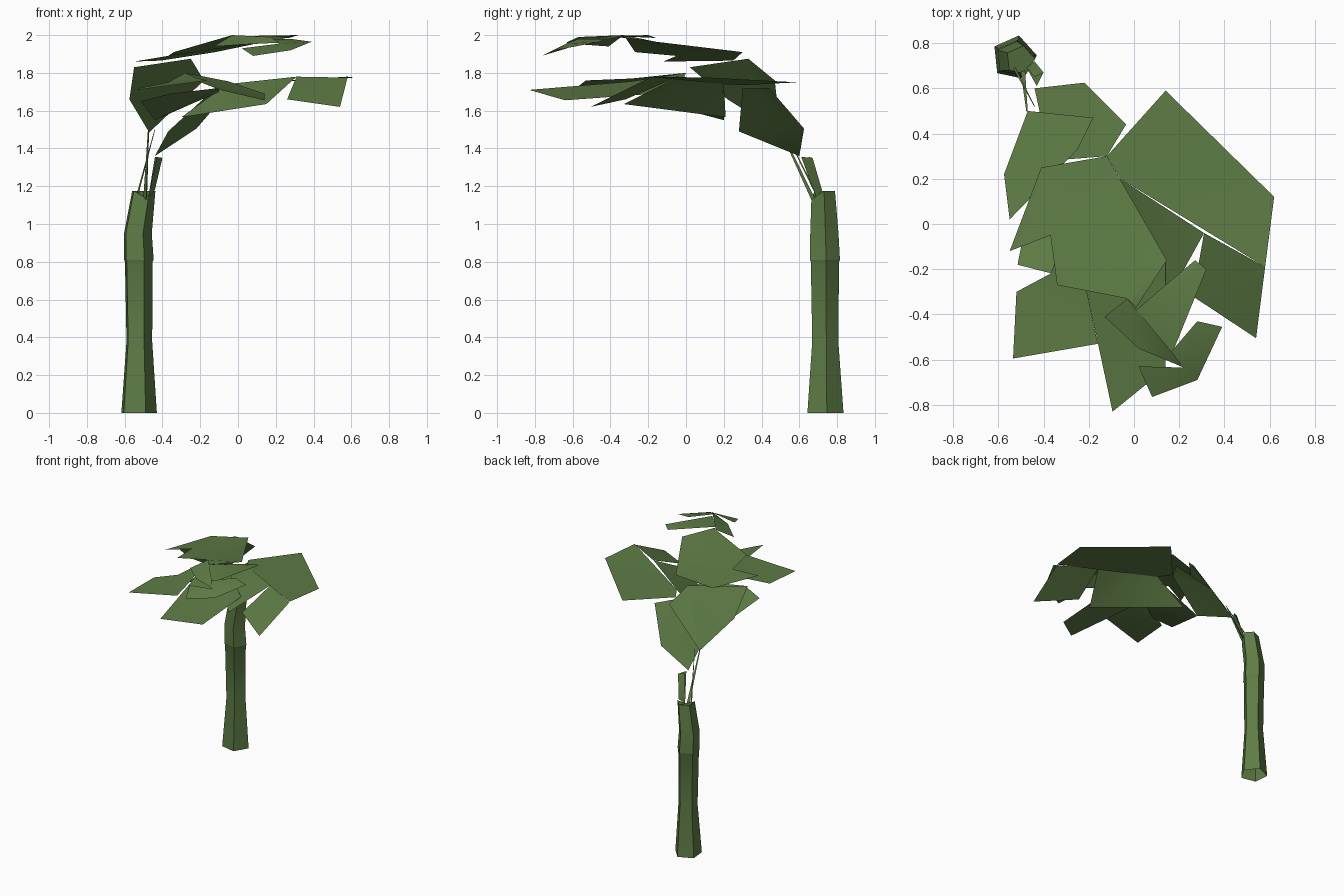
import bpy
import bmesh
from math import cos, sin, radians
from mathutils import Vector

cube = bpy.data.objects.get("Cube")
if cube:
    bpy.data.objects.remove(cube, do_unlink=True)

# One leaf green for the whole plant
green = bpy.data.materials.new("leaf_green")
green.use_nodes = True
colour = (0.112, 0.2, 0.06, 1.0)
green.diffuse_color = colour
shader = next(n for n in green.node_tree.nodes if n.type == "BSDF_PRINCIPLED")
shader.inputs["Base Color"].default_value = colour
shader.inputs["Roughness"].default_value = 0.9


def finish(name, bm):
    """Turn a bmesh into a named, coloured object."""
    mesh = bpy.data.meshes.new(name)
    bm.to_mesh(mesh)
    bm.free()
    mesh.materials.append(green)
    obj = bpy.data.objects.new(name, mesh)
    bpy.context.scene.collection.objects.link(obj)
    return obj


def leaf(name, *outline):
    """A single thin blade, facing upwards and softly shaded."""
    bm = bmesh.new()
    face = bm.faces.new([bm.verts.new(point) for point in outline])
    face.normal_update()
    if face.normal.z < 0:
        face.normal_flip()
    bmesh.ops.triangulate(bm, faces=bm.faces[:])
    for face in bm.faces:
        face.smooth = True
    return finish(name, bm)


def stalk(name, start, end, start_radius, end_radius):
    """A three-sided tapering stem between two points."""
    start, end = Vector(start), Vector(end)
    axis = (end - start).normalized()
    side = axis.orthogonal().normalized()
    other = axis.cross(side)
    bm = bmesh.new()
    rings = []
    for centre, radius in ((start, start_radius), (end, end_radius)):
        rings.append([bm.verts.new(centre + radius * (side * cos(a) + other * sin(a)))
                      for a in (radians(120 * k) for k in range(3))])
    for k in range(3):
        n = (k + 1) % 3
        bm.faces.new((rings[0][k], rings[0][n], rings[1][n], rings[1][k]))
    bm.faces.new(rings[0][::-1])
    bm.faces.new(rings[1])
    return finish(name, bm)


def trunk(name, sections, sides=5, phase=6, front_dip=.045):
    """Stacked rings, soft along the height, sharp corners, open underneath."""
    bm = bmesh.new()
    rings = []
    for x, y, z, radius in sections:
        rings.append([bm.verts.new((x + radius * cos(a), y + radius * sin(a), z))
                      for a in (radians(phase + k * 360 / sides) for k in range(sides))])
    rings[-1][-1].co.z -= front_dip
    for low, high in zip(rings, rings[1:]):
        for k in range(sides):
            n = (k + 1) % sides
            bm.faces.new((low[k], low[n], high[n], high[k])).smooth = True
        for k in range(sides):
            bm.edges.get((low[k], high[k])).smooth = False
    cap = bm.faces.new(rings[-1])
    ledge = rings[3]
    sharp = [bm.edges.get((ledge[k], ledge[k - 1])) for k in range(sides)]
    for edge in sharp + list(cap.edges):
        edge.smooth = False
    return finish(name, bm)


# Trunk with a small ledge where the upper segment overlaps the lower
trunk("trunk", [
    (-.53, .735, 0, .101),
    (-.527, .735, .38, .073),
    (-.53, .733, .8, .079),
    (-.53, .733, .81, .084),
    (-.535, .73, .95, .079),
    (-.503, .724, 1.175, .066),
])

# Stalks rising from the trunk top
stalk("thin_stalk_centre", (-.49, .675, 1.13), (-.473, .5, 1.5), .012, .004)
stalk("thin_stalk_side", (-.53, .69, 1.16), (-.44, .52, 1.5), .006, .002)
leaf("broad_stalk_front", (-.475, .69, 1.14), (-.43, .61, 1.355),
     (-.4, .67, 1.35), (-.44, .72, 1.18))
leaf("broad_stalk_back", (-.475, .69, 1.14), (-.44, .65, 1.355),
     (-.4, .67, 1.35), (-.44, .72, 1.18))

# Back leaves, closest to the trunk
leaf("back_lower_leaf", (-.44, .6, 1.36), (-.22, .625, 1.505),
     (-.035, .44, 1.72), (-.12, .3, 1.72), (-.37, .28, 1.49))
leaf("back_upper_leaf_outer", (-.47, .5, 1.485), (-.575, .22, 1.66),
     (-.55, .02, 1.83), (-.25, .33, 1.875))
leaf("back_upper_leaf_inner", (-.47, .5, 1.485), (-.25, .33, 1.875),
     (-.18, .47, 1.76))

# Middle tier of leaves
leaf("side_large_leaf", (-.12, .3, 1.735), (.14, .59, 1.75),
     (.62, .12, 1.775), (.58, -.19, 1.78), (-.06, .2, 1.74))
leaf("side_hanging_leaf", (.31, -.04, 1.78), (.58, -.19, 1.775),
     (.54, -.505, 1.62), (.26, -.32, 1.66))
leaf("middle_leaf", (-.06, .2, 1.74), (.31, -.04, 1.78),
     (.15, -.33, 1.635), (-.3, .21, 1.565))
leaf("front_long_leaf", (-.28, 0, 1.8), (-.05, -.02, 1.755),
     (.14, -.16, 1.69), (.14, -.64, 1.655), (-.095, -.83, 1.71),
     (-.21, -.29, 1.755))
leaf("front_corner_leaf", (-.535, -.595, 1.71), (-.16, -.53, 1.76),
     (-.21, -.29, 1.77), (-.28, 0, 1.8), (-.37, -.22, 1.75), (-.52, -.3, 1.72))
leaf("outer_hanging_leaf", (-.515, -.18, 1.65), (-.36, -.22, 1.69),
     (-.1, -.05, 1.72), (-.1, .2, 1.7), (-.44, .2, 1.55))

# Top tier of leaves
leaf("top_large_leaf", (-.41, .25, 1.865), (-.12, .3, 1.91),
     (.145, -.16, 1.965), (.01, -.37, 1.99), (-.03, -.33, 2),
     (-.34, -.27, 1.91), (-.37, -.05, 1.89), (-.55, -.12, 1.86))
leaf("top_narrow_leaf", (.01, -.38, 1.995), (.27, -.16, 1.985),
     (.32, -.2, 2), (.17, -.57, 1.965))
leaf("top_small_leaf", (-.03, -.33, 2), (.17, -.57, 1.99),
     (.22, -.635, 1.96), (.02, -.55, 1.95), (-.13, -.41, 1.94))
leaf("top_tip_leaf", (.02, -.63, 1.93), (.22, -.635, 1.955),
     (.16, -.57, 1.98), (.28, -.43, 1.98), (.39, -.455, 1.965),
     (.28, -.69, 1.92), (.08, -.765, 1.89))
